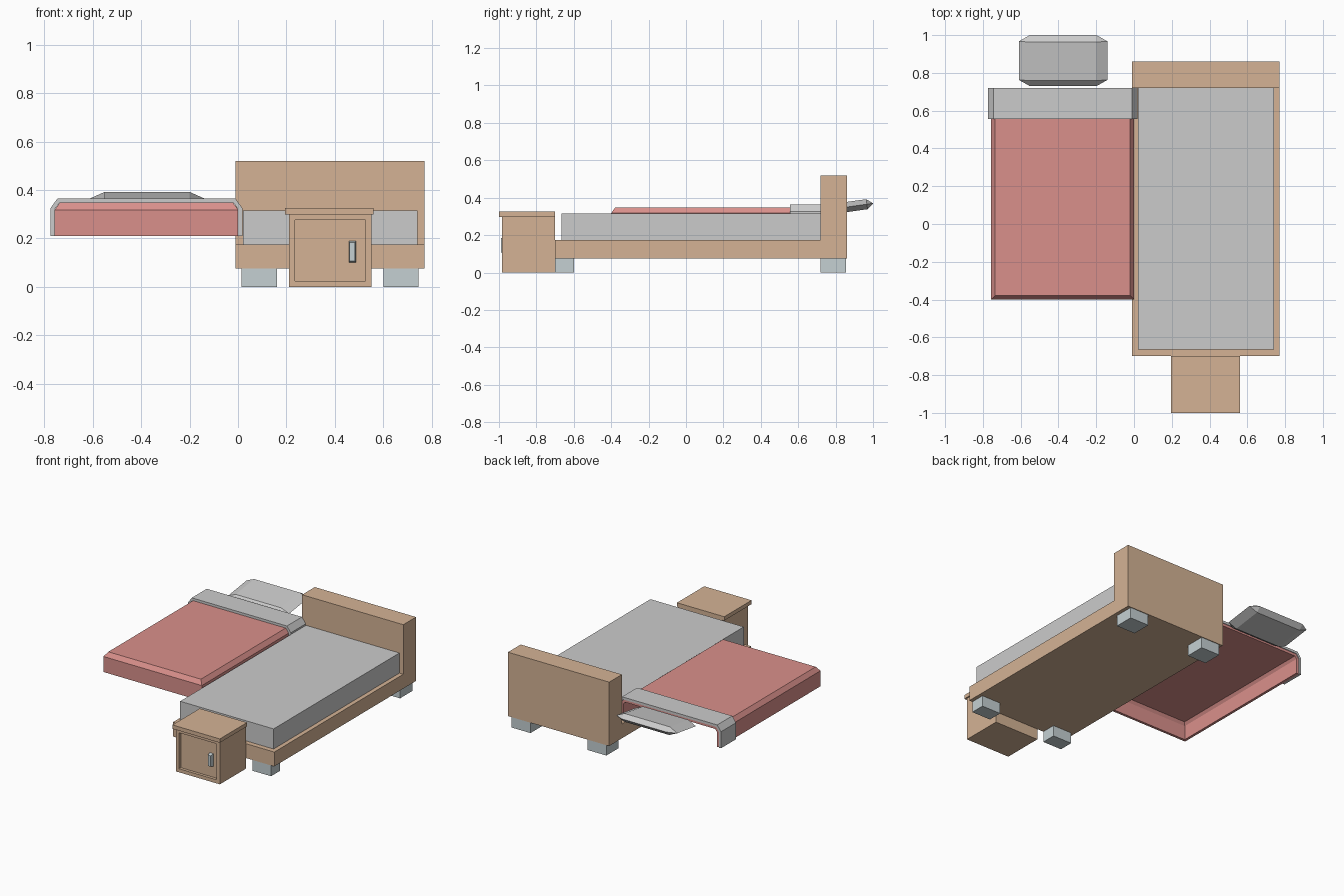
import bpy, bmesh
from math import radians
from mathutils import Matrix

if "Cube" in bpy.data.objects:
    bpy.data.objects.remove(bpy.data.objects["Cube"])


def material(name, rgb):
    m = bpy.data.materials.new(name)
    m.diffuse_color = (*rgb, 1)
    m.use_nodes = True
    m.node_tree.nodes["Principled BSDF"].inputs["Base Color"].default_value = m.diffuse_color
    return m


WOOD = material("wood", (0.66, 0.45, 0.30))
METAL = material("pale_metal", (0.56, 0.63, 0.65))
RED = material("red_cloth", (0.70, 0.28, 0.26))


def finish(name, bm, mat=None):
    bmesh.ops.recalc_face_normals(bm, faces=bm.faces)
    me = bpy.data.meshes.new(name)
    bm.to_mesh(me)
    bm.free()
    ob = bpy.data.objects.new(name, me)
    bpy.context.collection.objects.link(ob)
    if mat:
        me.materials.append(mat)
    return ob


def box_bm(x, y, z):
    bm = bmesh.new()
    size = Matrix.Diagonal((x[1] - x[0], y[1] - y[0], z[1] - z[0], 1))
    mid = Matrix.Translation((sum(x) / 2, sum(y) / 2, sum(z) / 2))
    bmesh.ops.create_cube(bm, size=1, matrix=mid @ size)
    return bm


def box(name, x, y, z, mat=None):
    return finish(name, box_bm(x, y, z), mat)


def front_face(bm):
    return min(bm.faces, key=lambda f: f.calc_center_median().y)


def sheet(name, rows, mat, thickness):
    """Skin matching rows of points, then thicken inwards."""
    bm = bmesh.new()
    vs = [[bm.verts.new(p) for p in row] for row in rows]
    for a, b in zip(vs, vs[1:]):
        for i in range(len(a) - 1):
            bm.faces.new((a[i], a[i + 1], b[i + 1], b[i]))
    return bm, vs


def thicken(ob, thickness):
    # outer faces must point outwards: make the highest face look up
    me = ob.data
    if max(me.polygons, key=lambda p: p.center.z).normal.z < 0:
        me.flip_normals()
    mod = ob.modifiers.new("thickness", 'SOLIDIFY')
    mod.thickness = thickness
    mod.offset = -1
    mod.use_even_offset = True


# Bed frame and headboard: one L-shaped side profile across the width
bm = bmesh.new()
profile = [(-0.70, 0.075), (0.86, 0.075), (0.86, 0.52), (0.72, 0.52), (0.72, 0.175), (-0.70, 0.175)]
side = bm.faces.new([bm.verts.new((-0.01, y, z)) for y, z in profile])
ext = bmesh.ops.extrude_face_region(bm, geom=[side])
bmesh.ops.translate(bm, vec=(0.78, 0, 0), verts=[v for v in ext["geom"] if isinstance(v, bmesh.types.BMVert)])
if not side.is_valid or len(bm.faces) == len(profile) + 1:
    bmesh.ops.holes_fill(bm, edges=bm.edges[:])
finish("bed_frame", bm, WOOD)

# Mattress and feet
box("mattress", (0.02, 0.74), (-0.665, 0.72), (0.175, 0.315))
for xn, x in (("left", (0.015, 0.16)), ("right", (0.60, 0.745))):
    for yn, y in (("front", (-0.70, -0.60)), ("back", (0.72, 0.855))):
        box(f"{yn}_{xn}_foot", x, y, (0, 0.075), METAL)

# Nightstand with a recessed door
bm = box_bm((0.21, 0.55), (-0.985, -0.70), (0, 0.30))
door = front_face(bm)
bmesh.ops.inset_individual(bm, faces=[door], thickness=0.035)
inner = bmesh.ops.extrude_face_region(bm, geom=[door])
bmesh.ops.translate(bm, vec=(0, 0.02, 0), verts=[v for v in inner["geom"] if isinstance(v, bmesh.types.BMVert)])
if door.is_valid:
    bm.faces.remove(door)
finish("nightstand_body", bm, WOOD)
box("nightstand_top", (0.195, 0.56), (-1.0, -0.70), (0.298, 0.325), WOOD)

# Door handle, tapered towards the front
bm = box_bm((0.457, 0.487), (-0.99, -0.963), (0.10, 0.19))
for v in front_face(bm).verts:
    v.co.x += 0.004 if v.co.x < 0.472 else -0.004
    v.co.z += 0.007 if v.co.z < 0.145 else -0.007
finish("door_handle", bm, METAL)

# Blanket: open shell with chamfered top edge on three sides
rows = []
for z, i in ((0.21, 0), (0.318, 0), (0.348, 0.022)):
    l, r, f = -0.757 + i, 0.001 - i, -0.40 + i
    rows.append([(l, 0.715, z), (l, f, z), (r, f, z), (r, 0.715, z)])
bm, vs = sheet("blanket", rows, RED, 0.018)
bm.faces.new(vs[-1])
thicken(finish("blanket", bm, RED), 0.018)

# Turned-down sheet wrapped over the blanket
arch = [(-0.774, 0.21), (-0.774, 0.325), (-0.745, 0.365), (-0.011, 0.365), (0.018, 0.325), (0.018, 0.21)]
bm, vs = sheet("sheet_fold", [[(x, y, z) for x, z in arch] for y in (0.555, 0.72)], None, 0.017)
thicken(finish("sheet_fold", bm), 0.017)

# Pillow: small top and bottom faces around an eight-sided middle ring, tilted
bm = bmesh.new()
for sx in (-1, 1):
    for sy in (-1, 1):
        for p in ((0.175, 0.103, 0.027), (0.175, 0.103, -0.027), (0.235, 0.103, 0), (0.175, 0.137, 0)):
            bm.verts.new((sx * p[0], sy * p[1], p[2]))
bmesh.ops.convex_hull(bm, input=bm.verts[:])
bmesh.ops.dissolve_limit(bm, angle_limit=radians(1), verts=bm.verts[:], edges=bm.edges[:])
pillow = finish("pillow", bm)
pillow.location = (-0.375, 0.865, 0.351)
pillow.rotation_euler.x = radians(8)
